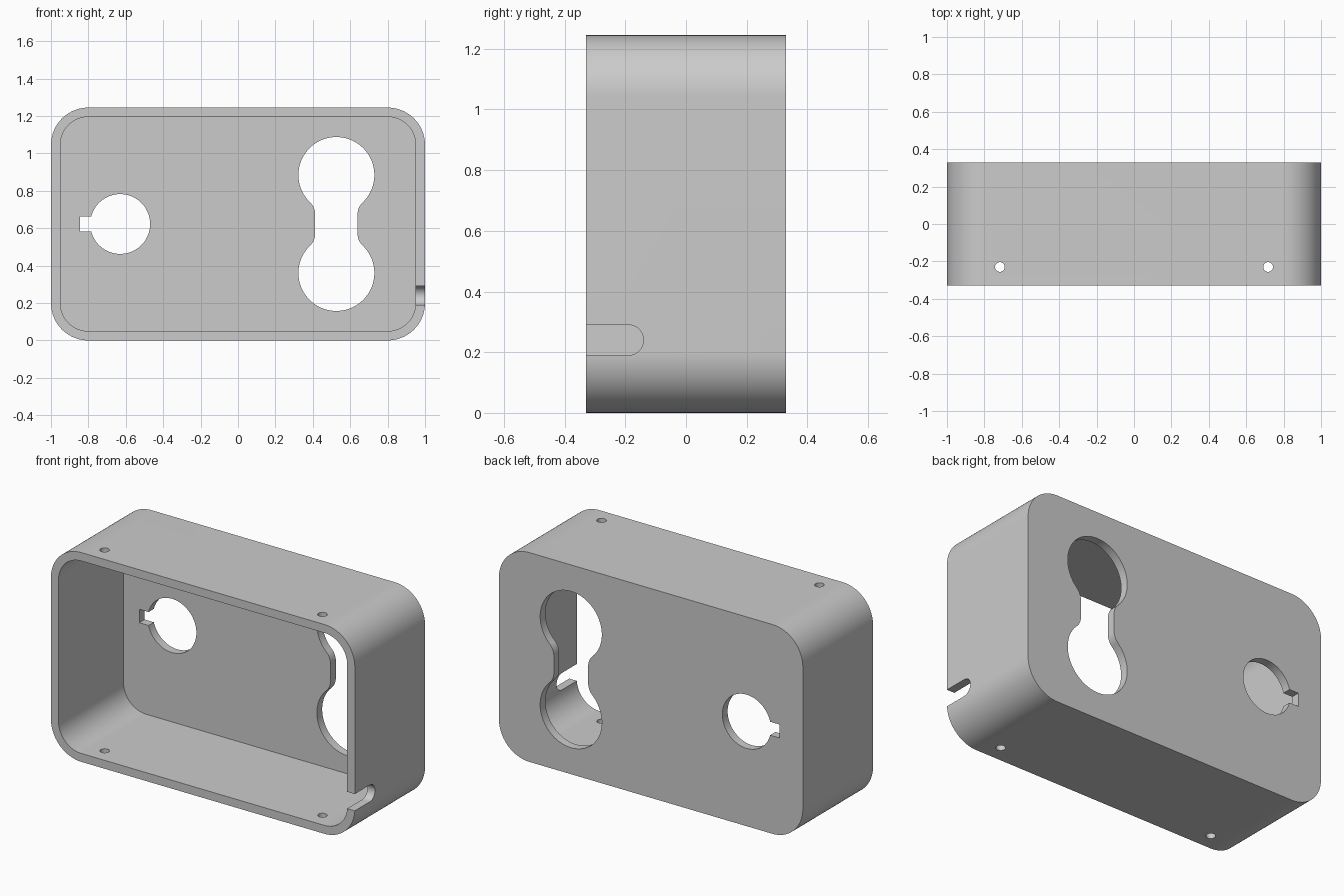
import bpy, bmesh
from math import cos, sin, pi, sqrt, acos
from mathutils import Matrix, Vector

if "Cube" in bpy.data.objects:
    bpy.data.objects.remove(bpy.data.objects["Cube"])

HEIGHT, DEPTH, WALL, RADIUS = 1.245, 0.33, 0.05, 0.2
MID = HEIGHT / 2

grey = bpy.data.materials.new("light grey")
grey.use_nodes = True
grey.diffuse_color = (0.6, 0.6, 0.6, 1)
grey.node_tree.nodes["Principled BSDF"].inputs["Base Color"].default_value = (0.6, 0.6, 0.6, 1)


def arc(cx, cy, r, start, end, steps=24):
    return [(cx + r * cos(start + (end - start) * i / steps),
             cy + r * sin(start + (end - start) * i / steps)) for i in range(steps + 1)]


def circle(cx, cy, r, steps=64):
    return arc(cx, cy, r, 0, 2 * pi, steps)[:-1]


def rounded_rect(inset):
    r, x, z = RADIUS - inset, 1 - RADIUS, MID - RADIUS
    points = []
    for i, (sx, sz) in enumerate([(1, 1), (-1, 1), (-1, -1), (1, -1)]):
        points += arc(sx * x, MID + sz * z, r, i * pi / 2, (i + 1) * pi / 2)
    return points


def prism(name, points, axis, low, high):
    """Extrude an outline along an axis; the outline uses the other two axes in order."""
    bm = bmesh.new()

    def place(p):
        v = list(p)
        v.insert("xyz".index(axis), low)
        return bm.verts.new(v)

    face = bm.faces.new([place(p) for p in points])
    grown = bmesh.ops.extrude_face_region(bm, geom=[face])["geom"]
    shift = Vector([high - low if a == axis else 0 for a in "xyz"])
    bmesh.ops.translate(bm, vec=shift, verts=[g for g in grown if isinstance(g, bmesh.types.BMVert)])
    bmesh.ops.recalc_face_normals(bm, faces=bm.faces)
    mesh = bpy.data.meshes.new(name)
    bm.to_mesh(mesh)
    bm.free()
    mesh.materials.append(grey)
    obj = bpy.data.objects.new(name, mesh)
    bpy.context.scene.collection.objects.link(obj)
    return obj


def double_hole(cx, r=0.203, gap=0.262, neck=0.113, blend=0.09):
    """Two round holes joined by a neck with blended corners."""
    turn = acos((neck + blend) / (r + blend))
    rise = sqrt((r + blend) ** 2 - (neck + blend) ** 2)
    side = neck + blend
    points = arc(cx, MID + gap, r, -turn, pi + turn, 64)
    points += arc(cx - side, MID + gap - rise, blend, turn, 0, 12)[1:]
    points += arc(cx - side, MID - gap + rise, blend, 0, -turn, 12)
    points += arc(cx, MID - gap, r, pi - turn, 2 * pi + turn, 64)[1:]
    points += arc(cx + side, MID - gap + rise, blend, pi + turn, pi, 12)[1:]
    points += arc(cx + side, MID + gap - rise, blend, pi, pi - turn, 12)[:-1]
    return points


def keyed_hole(cx, r=0.16, reach=0.215, half=0.04):
    """Round hole with a small square key slot on its right side."""
    a = acos(-sqrt(r * r - half * half) / r)
    points = arc(cx, MID, r, -a, a, 64)
    return points + [(cx - reach, MID + half), (cx - reach, MID - half)]


# Open-fronted case with rounded corners
case = prism("case", rounded_rect(0), "y", -DEPTH, DEPTH)

# Cavity, back openings, cable slot and screw holes
slot = [(-0.5, 0.19)] + arc(-0.19, 0.24, 0.05, -pi / 2, pi / 2) + [(-0.5, 0.29)]
cutters = [
    prism("cavity_cutter", rounded_rect(WALL), "y", -0.5, DEPTH - WALL),
    prism("double_hole_cutter", double_hole(0.526), "y", 0.1, 0.5),
    prism("keyed_hole_cutter", keyed_hole(-0.63), "y", 0.1, 0.5),
    prism("cable_slot_cutter", slot, "x", 0.9, 1.1),
]
for x in (-0.717, 0.717):
    cutters.append(prism("screw_hole_cutter", circle(x, -0.23, 0.026, 32), "z", -0.1, HEIGHT + 0.1))

for cutter in cutters:
    cutter.hide_render = True
    mod = case.modifiers.new(cutter.name, "BOOLEAN")
    mod.operation = "DIFFERENCE"
    mod.solver = "EXACT"
    mod.object = cutter

# Bake the cuts and remove the cutters
bpy.context.view_layer.update()
baked = bpy.data.meshes.new_from_object(case.evaluated_get(bpy.context.evaluated_depsgraph_get()))
case.modifiers.clear()
case.data = baked
baked.name = "case"
for cutter in cutters:
    bpy.data.objects.remove(cutter)

# Smooth the rounded walls, keep the rims sharp
bpy.ops.object.select_all(action="DESELECT")
case.select_set(True)
bpy.context.view_layer.objects.active = case
bpy.ops.object.shade_smooth_by_angle(angle=pi / 6)
